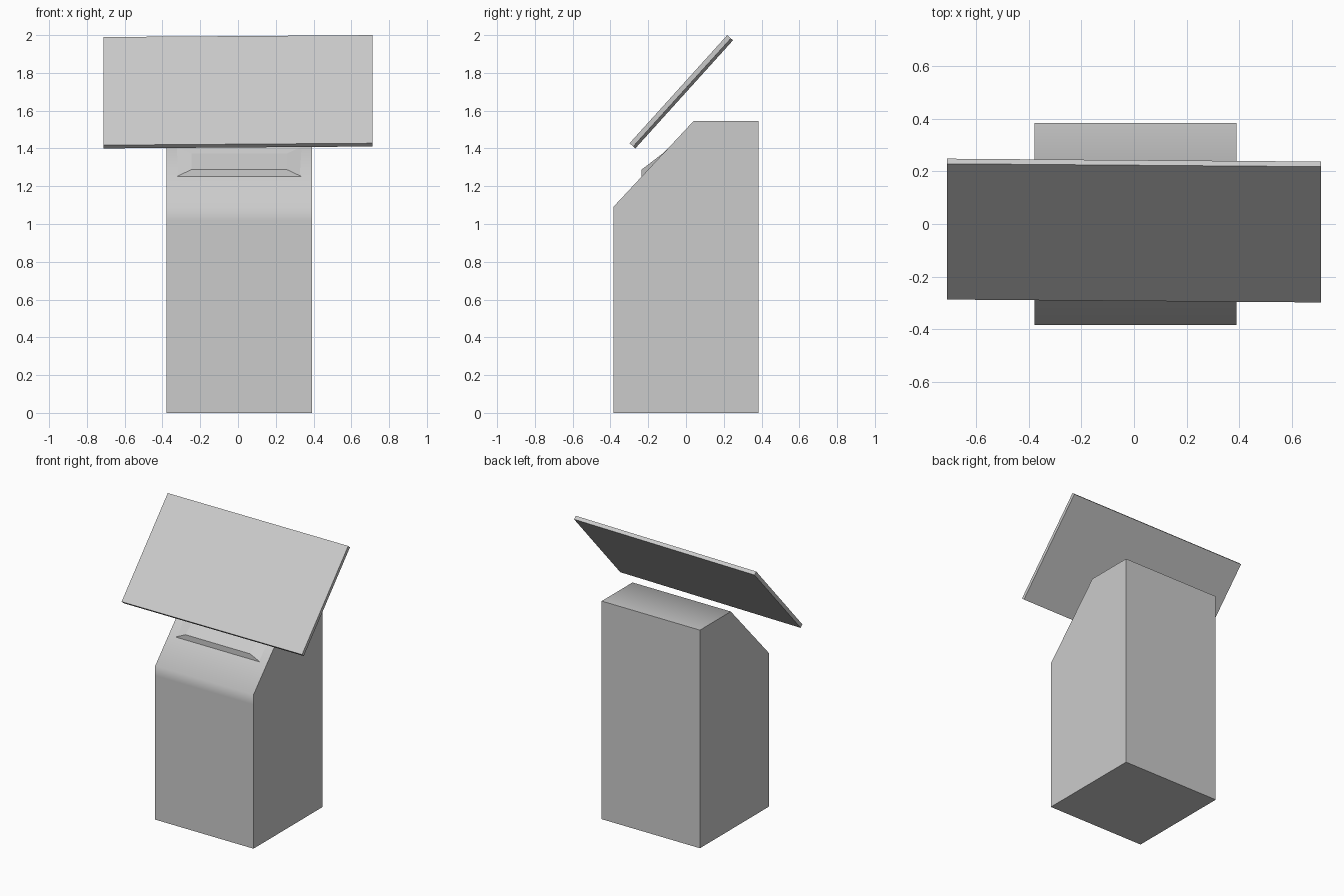
import bpy, bmesh, math

if "Cube" in bpy.data.objects:
    bpy.data.objects.remove(bpy.data.objects["Cube"])

CX = 0.006  # body centre on x


def make_object(name, verts, faces):
    mesh = bpy.data.meshes.new(name)
    mesh.from_pydata(verts, [], faces)
    bm = bmesh.new()
    bm.from_mesh(mesh)
    bmesh.ops.recalc_face_normals(bm, faces=bm.faces)
    bm.to_mesh(mesh)
    bm.free()
    ob = bpy.data.objects.new(name, mesh)
    bpy.context.collection.objects.link(ob)
    return ob


def extrude_profile(name, profile, half, cx):
    """Extrude a y-z outline along x."""
    n = len(profile)
    verts = [(cx + s * half, y, z) for s in (-1, 1) for y, z in profile]
    faces = [tuple(range(n)), tuple(range(n, 2 * n))]
    faces += [(i, (i + 1) % n, (i + 1) % n + n, i + n) for i in range(n)]
    return make_object(name, verts, faces)


# Cabinet with a sloped front; extra rows keep the soft bend narrow
body = extrude_profile("cabinet", [
    (-0.385, 0), (0.385, 0), (0.385, 1.545), (0.04, 1.545),
    (-0.385, 1.09), (-0.385, 1.02)], 0.385, CX)
bpy.context.view_layer.objects.active = body
body.select_set(True)
bpy.ops.object.shade_smooth_by_angle(angle=math.radians(50))

# Shallow raised ledge on the slope: wide base, narrower raised face
rows = [(-0.235, 1.25, 0.333), (-0.235, 1.288, 0.253),
        (-0.124, 1.373, 0.253), (-0.086, 1.41, 0.333)]
verts = [(CX + s * hw, y, z) for y, z, hw in rows for s in (-1, 1)]
make_object("control_ledge", verts, [
    (0, 1, 3, 2), (2, 3, 5, 4), (4, 5, 7, 6), (0, 2, 4, 6), (1, 7, 5, 3),
    (0, 6, 7, 1)])

# Tilted floating screen, turned very slightly about its long slope
a = math.radians(47.9)
u = (math.cos(a), math.sin(a))     # up the slope
n = (-math.sin(a), math.cos(a))    # outward normal
L, T, SKEW = 0.771, 0.026, 0.0075
verts = []
for s in (-1, 1):
    for p, q in ((-1, -1), (1, -1), (1, 1), (-1, 1)):
        d, e = p * L / 2, q * T / 2 + s * SKEW
        verts.append((s * 0.711, -0.025 + d * u[0] + e * n[0],
                      1.70 + d * u[1] + e * n[1]))
make_object("screen_panel", verts, [
    (0, 1, 2, 3), (4, 5, 6, 7), (0, 1, 5, 4), (1, 2, 6, 5),
    (2, 3, 7, 6), (3, 0, 4, 7)])
